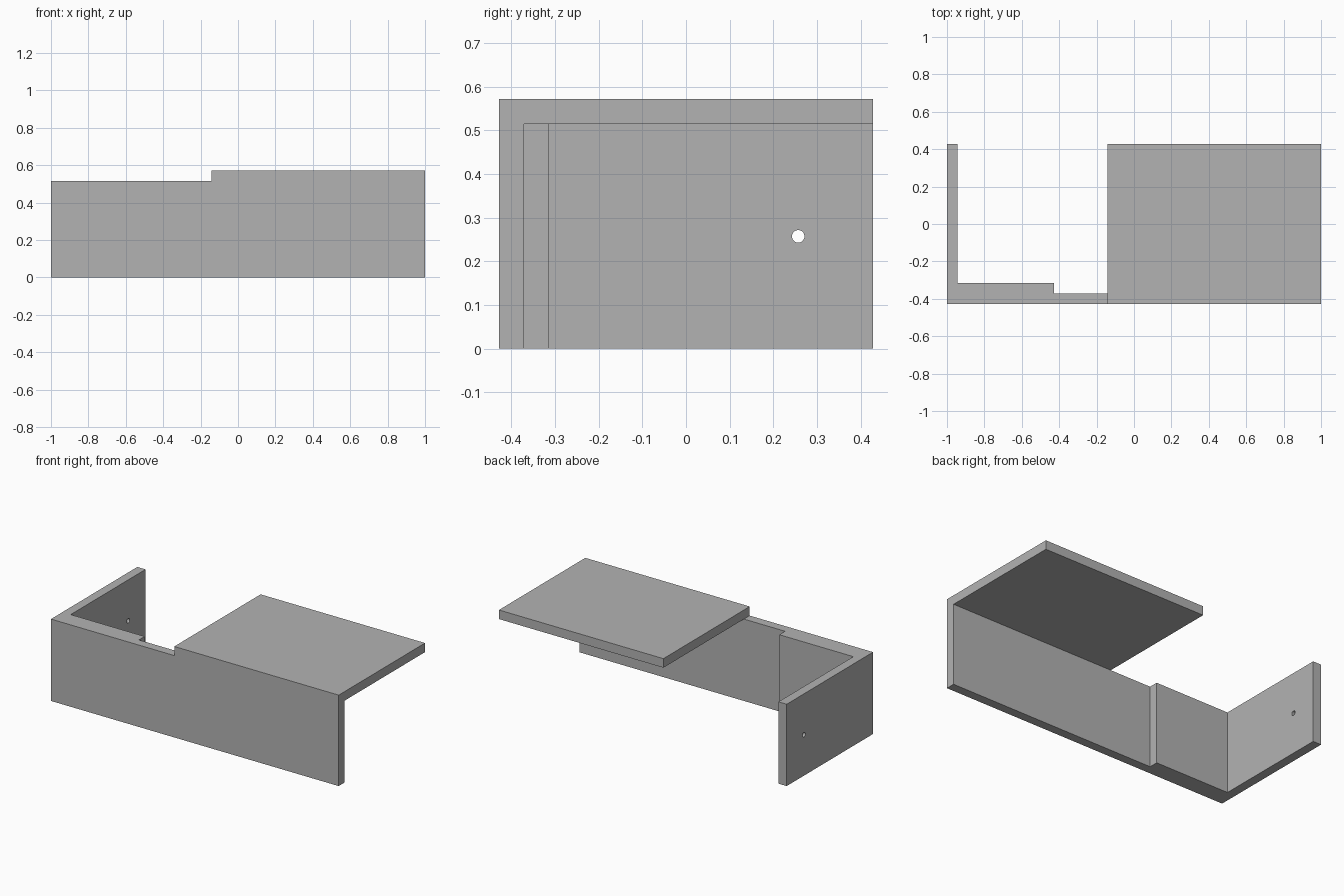
import bpy
import bmesh
from math import pi
from mathutils import Matrix

if "Cube" in bpy.data.objects:
    bpy.data.objects.remove(bpy.data.objects["Cube"], do_unlink=True)

U = 2 / 35                                  # board thickness
LENGTH, DEPTH, HEIGHT = 35 * U, 15 * U, 10 * U
LEFT, FRONT = -LENGTH / 2, -DEPTH / 2
WALL_TOP = HEIGHT - U

grey = bpy.data.materials.new("plain grey")
grey.use_nodes = True
grey.diffuse_color = (0.45, 0.45, 0.45, 1)
grey.node_tree.nodes["Principled BSDF"].inputs["Base Color"].default_value = (0.45, 0.45, 0.45, 1)


def add_object(name, bm):
    bmesh.ops.recalc_face_normals(bm, faces=bm.faces)
    mesh = bpy.data.meshes.new(name)
    bm.to_mesh(mesh)
    bm.free()
    mesh.materials.append(grey)
    obj = bpy.data.objects.new(name, mesh)
    bpy.context.collection.objects.link(obj)
    return obj


def extrude_outline(name, outline, z0, z1):
    """Outline is in board thicknesses from the front right corner."""
    bm = bmesh.new()
    face = bm.faces.new([bm.verts.new((LEFT + x * U, FRONT + y * U, z0)) for x, y in outline])
    top = bmesh.ops.extrude_face_region(bm, geom=[face])["geom"]
    verts = [v for v in top if isinstance(v, bmesh.types.BMVert)]
    bmesh.ops.translate(bm, verts=verts, vec=(0, 0, z1 - z0))
    return add_object(name, bm)


def apply_boolean(obj, other, operation):
    mod = obj.modifiers.new(operation.lower(), "BOOLEAN")
    mod.operation, mod.object, mod.solver = operation, other, "EXACT"
    bpy.context.view_layer.objects.active = obj
    bpy.ops.object.modifier_apply(modifier=mod.name)
    bpy.data.objects.remove(other, do_unlink=True)


# Front wall with its thicker section and the end wall
bracket = extrude_outline(
    "shelf_bracket",
    [(0, 0), (35, 0), (35, 1), (10, 1), (10, 2), (1, 2), (1, 15), (0, 15)],
    0, WALL_TOP)

# Top plate, joined to the wall
plate = extrude_outline("top_plate", [(15, 0), (35, 0), (35, 15), (15, 15)], WALL_TOP, HEIGHT)
apply_boolean(bracket, plate, "UNION")

# Round hole through the end wall
bm = bmesh.new()
bmesh.ops.create_cone(
    bm, cap_ends=True, segments=32, radius1=U / 4, radius2=U / 4, depth=3 * U,
    matrix=Matrix.Translation((LEFT + U / 2, -FRONT - 3 * U, WALL_TOP / 2)) @ Matrix.Rotation(pi / 2, 4, "Y"))
hole = add_object("hole_cutter", bm)
hole.hide_render = True
apply_boolean(bracket, hole, "DIFFERENCE")
